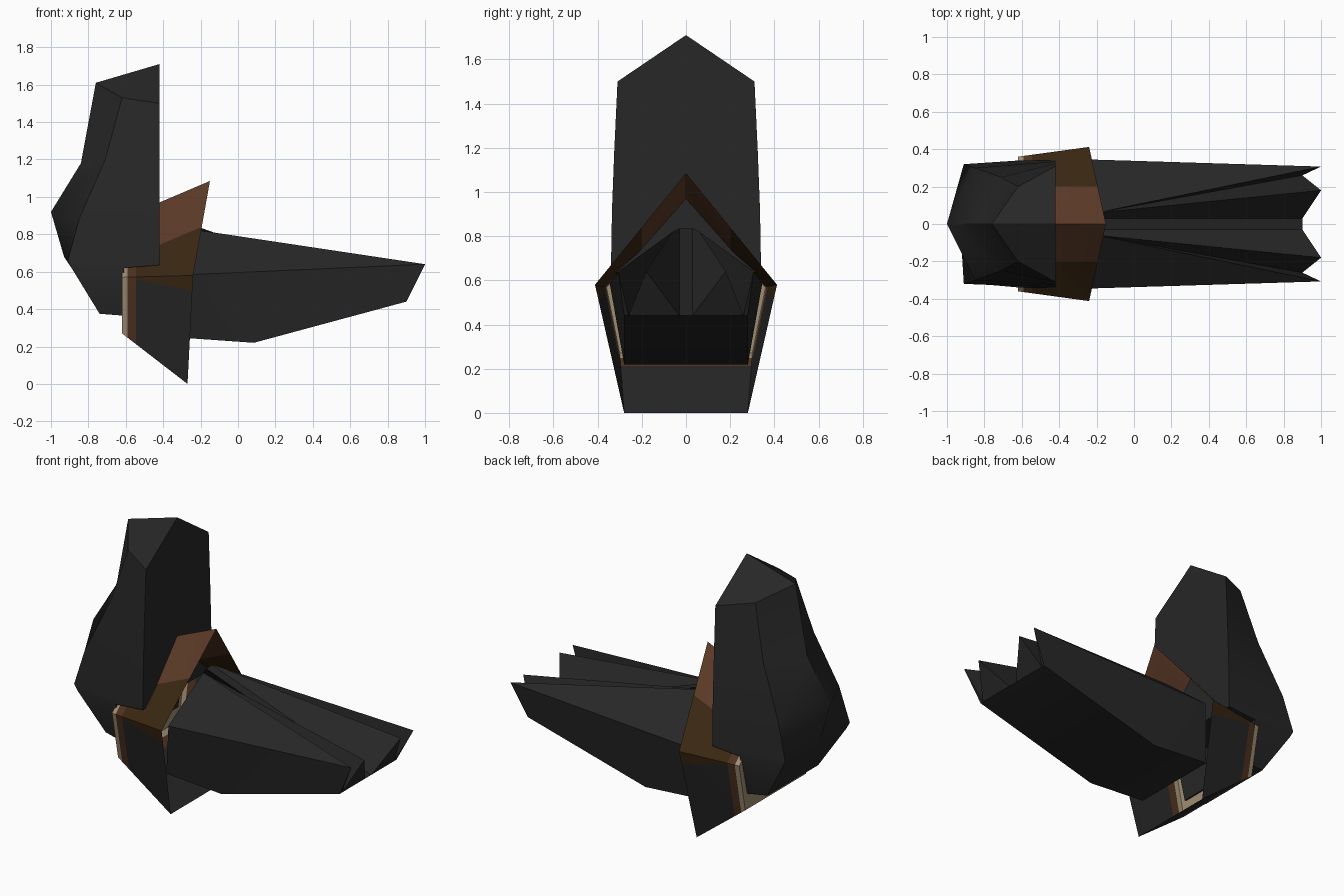
import bpy, bmesh, math
from mathutils import Vector

if "Cube" in bpy.data.objects:
    bpy.data.objects.remove(bpy.data.objects["Cube"])


def material(name, rgb):
    m = bpy.data.materials.new(name)
    m.diffuse_color = (*rgb, 1)
    m.use_nodes = True
    m.node_tree.nodes["Principled BSDF"].inputs["Base Color"].default_value = m.diffuse_color
    return m


BLACK = material("soft black", (0.020, 0.020, 0.020))
DARK = material("dark brown", (0.042, 0.020, 0.006))
BROWN = material("warm brown", (0.105, 0.042, 0.020))
BAND = material("band brown", (0.075, 0.032, 0.014))
BEIGE = material("beige", (0.35, 0.27, 0.17))


def finish(bm, name, mats, angle=35):
    me = bpy.data.meshes.new(name)
    bm.to_mesh(me)
    bm.free()
    for m in mats:
        me.materials.append(m)
    ob = bpy.data.objects.new(name, me)
    bpy.context.collection.objects.link(ob)
    bpy.ops.object.select_all(action='DESELECT')
    ob.select_set(True)
    bpy.context.view_layer.objects.active = ob
    bpy.ops.object.shade_smooth_by_angle(angle=math.radians(angle))
    return ob


def full_ring(half):
    """Half outline from centre to centre, mirrored across y into a closed loop."""
    return half + [(x, -y, z) for x, y, z in reversed(half[1:-1])]


def loft(halves, cap_first, cap_last):
    bm = bmesh.new()
    rings = [[bm.verts.new(p) for p in full_ring(h)] for h in halves]
    n = len(rings[0])
    for a, b in zip(rings, rings[1:]):
        for i in range(n):
            j = (i + 1) % n
            bm.faces.new((a[i], a[j], b[j], b[i]))
    half = n // 2
    for ring, wanted in ((rings[0], cap_first), (rings[-1], cap_last)):
        if wanted:
            bm.faces.new(ring[:half + 1])
            bm.faces.new(ring[half:] + ring[:1])
    bmesh.ops.recalc_face_normals(bm, faces=bm.faces)
    return bm


# Tall hood: rings from top to bottom (front centre, front side, back side, back centre)
hood = loft([
    [(-.76, 0, 1.61), (-.62, .20, 1.53), (-.42, .31, 1.50), (-.42, 0, 1.71)],
    [(-.84, 0, 1.18), (-.71, .25, 1.20), (-.42, .325, 1.18), (-.42, 0, 1.18)],
    [(-1.0, 0, .92), (-.85, .30, .88), (-.42, .335, .92), (-.42, 0, .92)],
    [(-.93, 0, .68), (-.91, .32, .66), (-.42, .34, .635), (-.42, 0, .635)],
    [(-.89, 0, .62), (-.89, .315, .62), (-.61, .34, .62), (-.61, 0, .62)],
    [(-.74, 0, .375), (-.74, .25, .375), (-.61, .28, .365), (-.61, 0, .365)],
], True, True)
finish(hood, "hood", [BLACK])

# Flared collar: open at the back, closed at the front
collar = loft([
    [(-.62, 0, .885), (-.62, .36, .57), (-.62, .30, .27), (-.62, 0, .27)],
    [(-.15, 0, 1.085), (-.24, .412, .58), (-.27, .28, 0), (-.27, 0, 0)],
], True, False)
bmesh.ops.triangulate(collar, faces=collar.faces)
for co, no in [((-.592, 0, 0), (1, 0, 0)), ((-.545, 0, 0), (1, 0, 0)),
               ((-.25, 0, .50), (.2, 0, 1)),
               ((0, .2, 0), (0, 1, 0)), ((0, -.2, 0), (0, 1, 0))]:
    bmesh.ops.bisect_plane(collar, geom=collar.verts[:] + collar.edges[:] + collar.faces[:],
                           plane_co=co, plane_no=no)
for f in collar.faces:
    c = f.calc_center_median()
    if c.x < -.592:
        f.material_index = 4
    elif c.x < -.545:
        f.material_index = 3
    elif c.z < .50 - .2 * (c.x + .25):
        f.material_index = 0
    else:
        f.material_index = 2 if abs(c.y) < .2 else 1
finish(collar, "collar", [BLACK, DARK, BROWN, BAND, BEIGE])

# Swept tail: ridges fan out from the collar to four points
tail = bmesh.new()


def face(*pts):
    vs = [tail.verts.new(p) for p in pts]
    tail.faces.new(vs)


for s in (1, -1):
    def p(x, y, z):
        return (x, s * y, z)
    root, mid = p(-.20, .06, .82), p(-.20, .03, .835)
    side, under = p(-.24, .345, .585), p(-.30, .28, .247)
    tip, low = p(1, .307, .64), p(.90, .28, .44)
    groove, peak, valley = p(.90, .26, .44), p(1, .18, .64), p(.90, .03, .44)
    keel, centre = p(.085, .28, .22), p(.90, 0, .44)
    face(root, side, tip)                        # outer slope
    face(root, tip, groove)                      # outer groove
    face(root, groove, peak)
    face(root, peak, valley, mid)                # inner slope
    face(mid, valley, centre, p(-.20, 0, .835))  # centre strip
    face(side, under, keel)                      # flank
    face(side, keel, tip)
    face(tip, keel, low)
    face(tip, low, groove)                       # point ends
    face(peak, groove, valley)
    face(under, p(-.30, 0, .247), p(.085, 0, .22), keel)   # belly
    face(keel, p(.085, 0, .22), centre, valley, groove, low)
    face(root, mid, p(-.20, 0, .835), p(-.30, 0, .247), under, side)  # root cap
bmesh.ops.remove_doubles(tail, verts=tail.verts, dist=.0005)
bmesh.ops.recalc_face_normals(tail, faces=tail.faces)
finish(tail, "tail", [BLACK], 25)
